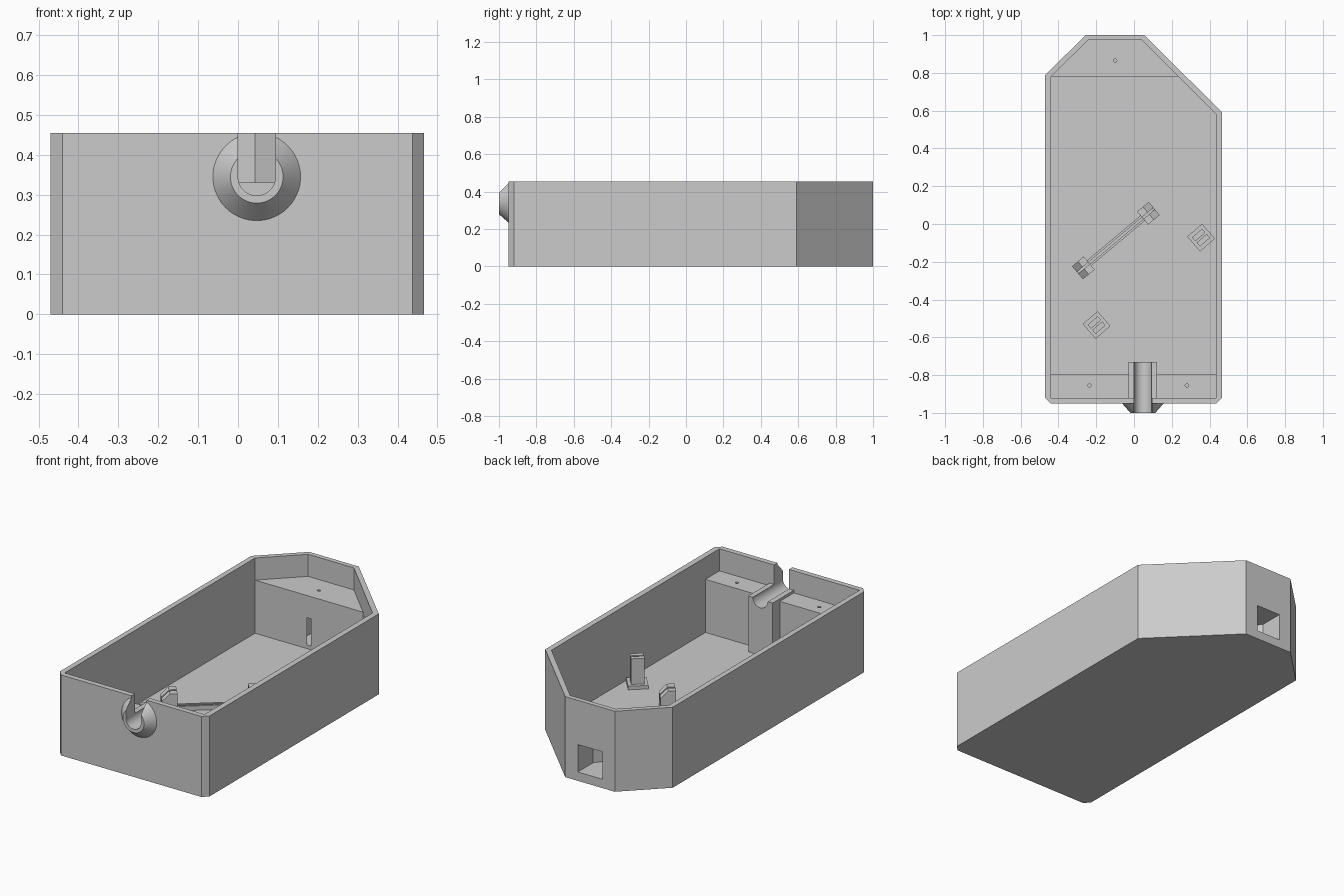
import bpy, bmesh, math
from mathutils import Matrix, Vector

cube = bpy.data.objects.get("Cube")
if cube:
    bpy.data.objects.remove(cube, do_unlink=True)

grey = bpy.data.materials.new("light grey plastic")
grey.use_nodes = True
COLOR = (0.6, 0.6, 0.6, 1)
grey.diffuse_color = COLOR
grey.node_tree.nodes["Principled BSDF"].inputs["Base Color"].default_value = COLOR

FLOOR, LEDGE, TOP = 0.03, 0.33, 0.455
PORT_X, PORT_Z = 0.047, 0.345


def finish(name, bm):
    bmesh.ops.recalc_face_normals(bm, faces=bm.faces)
    mesh = bpy.data.meshes.new(name)
    bm.to_mesh(mesh)
    bm.free()
    mesh.materials.append(grey)
    obj = bpy.data.objects.new(name, mesh)
    bpy.context.collection.objects.link(obj)
    return obj


def prism(name, points, z0, z1, matrix=Matrix()):
    """Extrude a plan outline from z0 to z1, then place it."""
    bm = bmesh.new()
    face = bm.faces.new([bm.verts.new((x, y, z0)) for x, y in points])
    grown = bmesh.ops.extrude_face_region(bm, geom=[face])["geom"]
    verts = [v for v in grown if isinstance(v, bmesh.types.BMVert)]
    bmesh.ops.translate(bm, verts=verts, vec=(0, 0, z1 - z0))
    bm.transform(matrix)
    return finish(name, bm)


def box(name, x0, x1, y0, y1, z0, z1, matrix=Matrix()):
    return prism(name, [(x0, y0), (x1, y0), (x1, y1), (x0, y1)], z0, z1, matrix)


def cone(name, r0, r1, depth, center, matrix=Matrix(), sides=64):
    bm = bmesh.new()
    bmesh.ops.create_cone(bm, cap_ends=True, segments=sides, radius1=r0,
                          radius2=r1, depth=depth)
    bm.transform(Matrix.Translation(center) @ matrix)
    return finish(name, bm)


def combine(target, other, operation):
    mod = target.modifiers.new(operation, 'BOOLEAN')
    mod.operation, mod.solver, mod.object = operation, 'EXACT', other
    bpy.context.view_layer.update()
    graph = bpy.context.evaluated_depsgraph_get()
    mesh = bpy.data.meshes.new_from_object(target.evaluated_get(graph))
    target.modifiers.clear()
    target.data = mesh
    bpy.data.objects.remove(other, do_unlink=True)


# Tray body with chamfered plan
tray = prism("tray", [(-0.47, 0.79), (-0.255, 1), (0.055, 1), (0.467, 0.59),
                      (0.467, -0.92), (0.437, -0.95), (-0.44, -0.95),
                      (-0.47, -0.92)], 0, TOP)

# Upper cavity above the ledges, then the deep well between them
combine(tray, prism("upper_cavity", [
    (-0.44, 0.78), (-0.243, 0.973), (0.043, 0.973), (0.435, 0.58),
    (0.435, -0.92), (-0.44, -0.92)], LEDGE, 0.6), 'DIFFERENCE')
combine(tray, prism("well", [
    (-0.44, 0.78), (0.235, 0.78), (0.435, 0.58),
    (0.435, -0.795), (-0.44, -0.795)], FLOOR, 0.5), 'DIFFERENCE')

# Cable port: support pillar, flared collar and round-bottomed channel
along_y = Matrix.Rotation(math.pi / 2, 4, 'X')
combine(tray, box("pillar", -0.03, 0.122, -0.935, -0.73, 0.015, PORT_Z), 'UNION')
combine(tray, cone("collar", 0.1275, 0.066, 0.07, (PORT_X, -0.965, PORT_Z - 0.0001),
                   along_y), 'UNION')
combine(tray, box("collar_trim", -0.2, 0.3, -1.1, -0.6, TOP, 0.7), 'DIFFERENCE')
combine(tray, cone("channel", 0.047, 0.047, 0.5, (PORT_X, -0.88, PORT_Z),
                   along_y), 'DIFFERENCE')
combine(tray, box("slot", 0, 0.094, -1.13, -0.63, PORT_Z - 0.001, 0.7), 'DIFFERENCE')

# Rear socket narrowing to a thin slit
combine(tray, prism("socket", [
    (-0.178, 1.1), (-0.178, 0.865), (-0.106, 0.77), (-0.096, 0.77),
    (-0.024, 0.865), (-0.024, 1.1)], 0.05, 0.205), 'DIFFERENCE')

# Screw pilot holes in the ledges
for x, y in ((-0.1, 0.865), (-0.235, -0.855), (0.28, -0.855)):
    combine(tray, cone("pilot", 0.009, 0.009, 0.2, (x, y, LEDGE), sides=20),
            'DIFFERENCE')

# Two pronged standoffs on square feet
for side, x, y in (("left", 0.355, -0.072), ("right", -0.198, -0.535)):
    place = Matrix.Translation((x, y, 0)) @ Matrix.Rotation(math.radians(41), 4, 'Z')
    box(side + "_standoff_foot", -0.052, 0.052, -0.052, 0.052,
        FLOOR - 0.01, 0.05, place)
    for n, s in enumerate((-1, 1)):
        low, high = sorted((s * 0.005, s * 0.032))
        box(f"{side}_standoff_prong_{n}", -0.035, 0.035, low, high,
            0.04, 0.195, place)

# Diagonal board holder: grooved rail with a clip at each end
place = Matrix.Translation((-0.096, -0.088, 0)) @ Matrix.Rotation(math.radians(40), 4, 'Z')
for n, s in enumerate((-1, 1)):
    low, high = sorted((s * 0.006, s * 0.018))
    box(f"holder_rail_{n}", -0.21, 0.21, low, high, FLOOR - 0.01, 0.055, place)

    # Clip profile with a sloped outer top, drawn along the rail and upward
    profile = [(s * u, z) for u, z in ((0.185, 0.02), (0.265, 0.02), (0.265, 0.1),
                                       (0.225, 0.14), (0.185, 0.14))]
    for m, (w0, w1) in enumerate(((-0.045, -0.006), (0.006, 0.045))):
        prism(f"holder_clip_{n}_{m}", profile, w0, w1, place @ along_y)
    box(f"holder_clip_base_{n}", *sorted((s * 0.185, s * 0.265)),
        -0.01, 0.01, FLOOR - 0.01, 0.08, place)

# Smooth the round parts, keep edges sharp
bpy.ops.object.select_all(action='DESELECT')
tray.select_set(True)
bpy.context.view_layer.objects.active = tray
bpy.ops.object.shade_smooth_by_angle(angle=math.radians(25))
